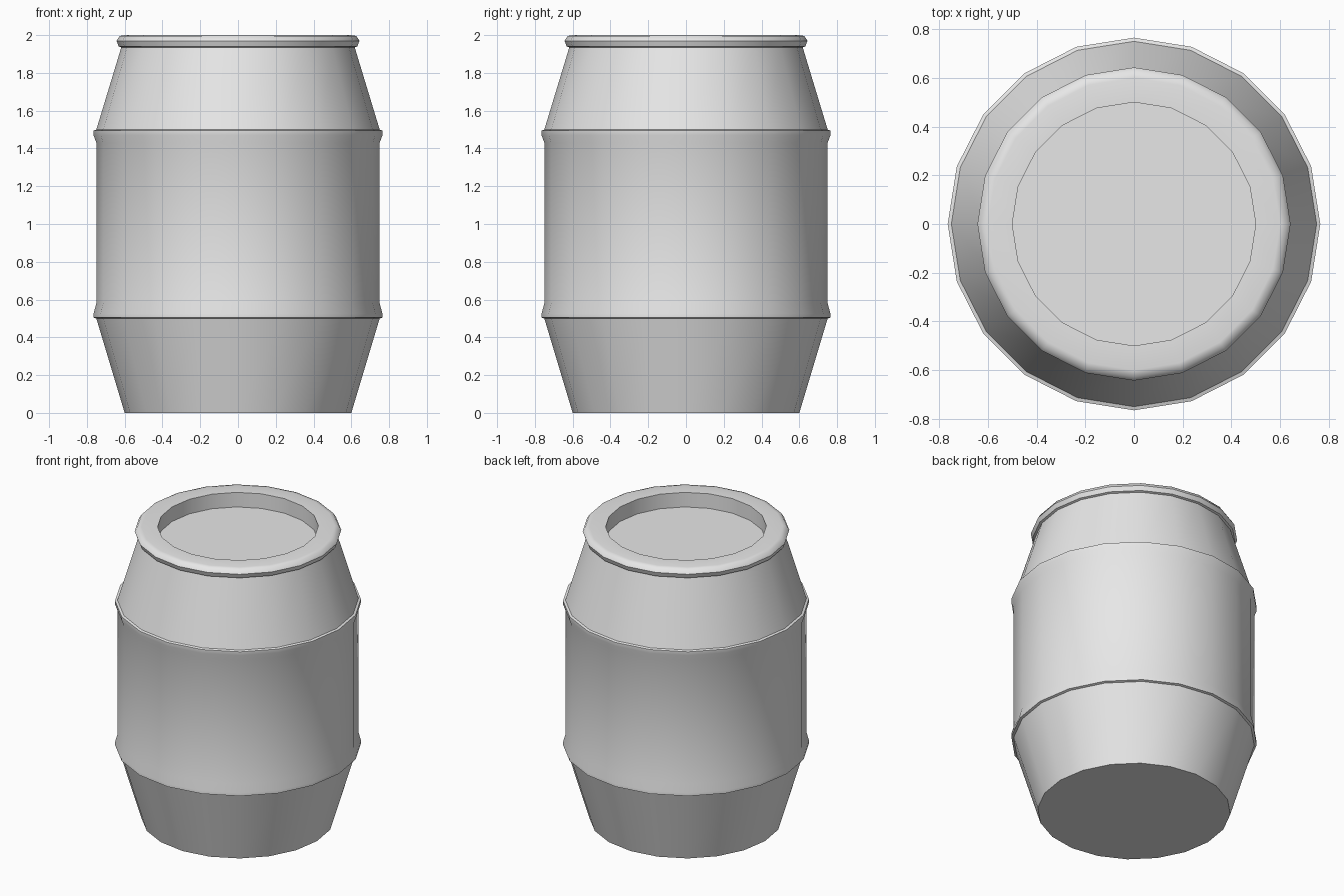
import bpy, bmesh, math

cube = bpy.data.objects.get("Cube")
if cube:
    bpy.data.objects.remove(cube)

SIDES = 20

grey = bpy.data.materials.new("plain grey")
grey.use_nodes = True
colour = (0.8, 0.8, 0.8, 1)
grey.diffuse_color = colour
grey.node_tree.nodes["Principled BSDF"].inputs["Base Color"].default_value = colour


def lathe(name, profile):
    """Spin a (radius, height) outline, from bottom axis to top axis, about z."""
    bm = bmesh.new()
    rings = []
    for r, z in profile:
        rings.append([bm.verts.new((r * math.cos(a), r * math.sin(a), z))
                      for a in (math.tau * i / SIDES for i in range(SIDES))])
    for low, high in zip(rings, rings[1:]):
        for i in range(SIDES):
            j = (i + 1) % SIDES
            bm.faces.new((low[i], low[j], high[j], high[i]))
    bm.faces.new(rings[0][::-1])
    bm.faces.new(rings[-1])
    mesh = bpy.data.meshes.new(name)
    bm.to_mesh(mesh)
    bm.free()
    mesh.materials.append(grey)
    obj = bpy.data.objects.new(name, mesh)
    bpy.context.collection.objects.link(obj)
    bpy.ops.object.select_all(action='DESELECT')
    obj.select_set(True)
    bpy.context.view_layer.objects.active = obj
    bpy.ops.object.shade_smooth_by_angle(angle=math.radians(50))
    return obj


# Tapered body, two raised hoops, rolled rim and recessed lid
lower_taper = [(0.6, 0), (0.75, 0.5)]
lower_hoop = [(0.765, 0.505), (0.765, 0.525), (0.75, 0.58)]
upper_hoop = [(0.75, 1.43), (0.765, 1.47), (0.765, 1.495), (0.75, 1.5)]
rim = [(0.618, 1.935), (0.632, 1.94), (0.643, 1.97), (0.627, 1.995), (0.6, 2.0), (0.5, 2.0)]
lid = [(0.5, 1.9)]
lathe("barrel", lower_taper + lower_hoop + upper_hoop + rim + lid)
